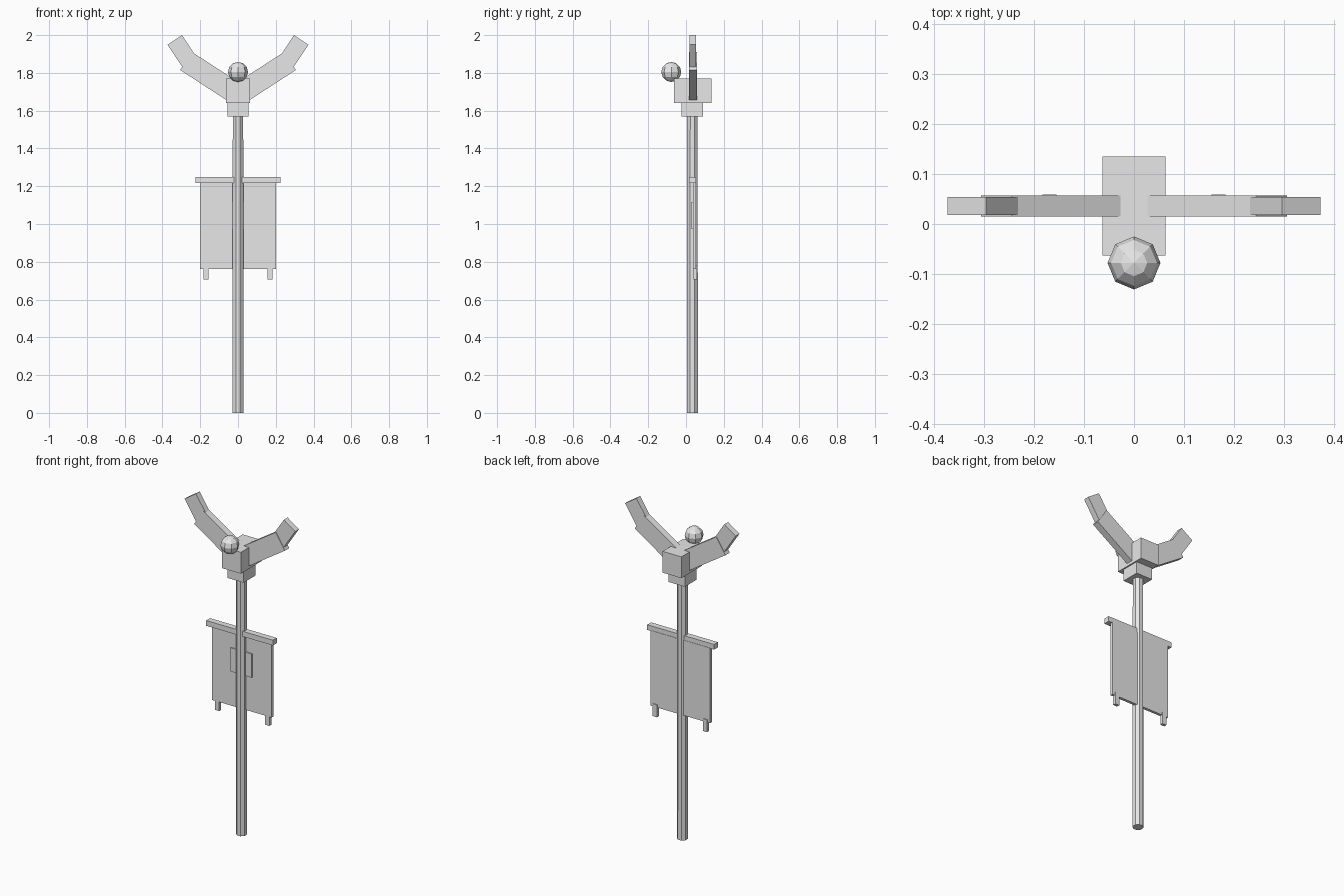
import bpy
import bmesh
from math import radians, cos, sin
from mathutils import Matrix

cube = bpy.data.objects.get("Cube")
if cube:
    bpy.data.objects.remove(cube, do_unlink=True)

# Single pale grey material
grey = bpy.data.materials.new("pale_grey")
grey.use_nodes = True
grey.diffuse_color = (0.8, 0.8, 0.8, 1)
grey.node_tree.nodes["Principled BSDF"].inputs["Base Color"].default_value = (0.8, 0.8, 0.8, 1)


def finish(name, bm):
    bmesh.ops.recalc_face_normals(bm, faces=bm.faces)
    mesh = bpy.data.meshes.new(name)
    bm.to_mesh(mesh)
    bm.free()
    mesh.materials.append(grey)
    obj = bpy.data.objects.new(name, mesh)
    bpy.context.collection.objects.link(obj)
    return obj


def box(name, x, y, z):
    """Box from (min, max) ranges on each axis."""
    bm = bmesh.new()
    size = [b - a for a, b in (x, y, z)]
    mid = [(a + b) / 2 for a, b in (x, y, z)]
    bmesh.ops.create_cube(bm, size=1, matrix=Matrix.Translation(mid) @ Matrix.Diagonal((*size, 1)))
    return finish(name, bm)


def beam(name, side, corner, angle, length, width, y):
    """Slanted beam; corner is its lower outer end corner in x and z."""
    a = radians(angle)
    along, across = (cos(a), sin(a)), (-sin(a), cos(a))
    bm = bmesh.new()
    verts = []
    for l, w in ((0, 0), (0, width), (-length, width), (-length, 0)):
        px = corner[0] + l * along[0] + w * across[0]
        pz = corner[1] + l * along[1] + w * across[1]
        verts.append(bm.verts.new((side * px, y[0], pz)))
    face = bm.faces.new(verts)
    ext = bmesh.ops.extrude_face_region(bm, geom=[face])
    moved = [v for v in ext["geom"] if isinstance(v, bmesh.types.BMVert)]
    bmesh.ops.translate(bm, verts=moved, vec=(0, y[1] - y[0], 0))
    return finish(name, bm)


# Pole
bm = bmesh.new()
bmesh.ops.create_cone(bm, cap_ends=True, segments=8, radius1=0.031, radius2=0.03, depth=1.58,
                      matrix=Matrix.Translation((0, 0.034, 0.79)) @ Matrix.Rotation(radians(22.5), 4, "Z"))
finish("pole", bm)

# Head block and collar
box("collar", (-0.055, 0.055), (-0.024, 0.089), (1.568, 1.64))
box("head_block", (-0.063, 0.063), (-0.063, 0.135), (1.64, 1.77))

# Faceted ball on the front of the head
bm = bmesh.new()
bmesh.ops.create_uvsphere(bm, u_segments=8, v_segments=6, radius=0.053,
                          matrix=Matrix.Translation((0, -0.078, 1.805)))
finish("ball", bm)

# Bent wings and banner tabs on both sides
for side, label in ((1, "left"), (-1, "right")):
    beam(label + "_inner_wing", side, (0.306, 1.815), 33, 0.31, 0.114, (0.015, 0.057))
    beam(label + "_outer_wing", side, (0.373, 1.949), 56.5, 0.17, 0.092, (0.018, 0.054))
    box(label + "_banner_tab", sorted((side * 0.155, side * 0.183)), (0.04, 0.059), (0.705, 0.78))

# Banner hanging from its crossbar
box("crossbar", (-0.225, 0.225), (0.015, 0.052), (1.216, 1.248))
box("banner", (-0.2, 0.2), (0.037, 0.054), (0.762, 1.22))
box("banner_panel", (-0.071, 0.071), (0.03, 0.04), (0.973, 1.117))
